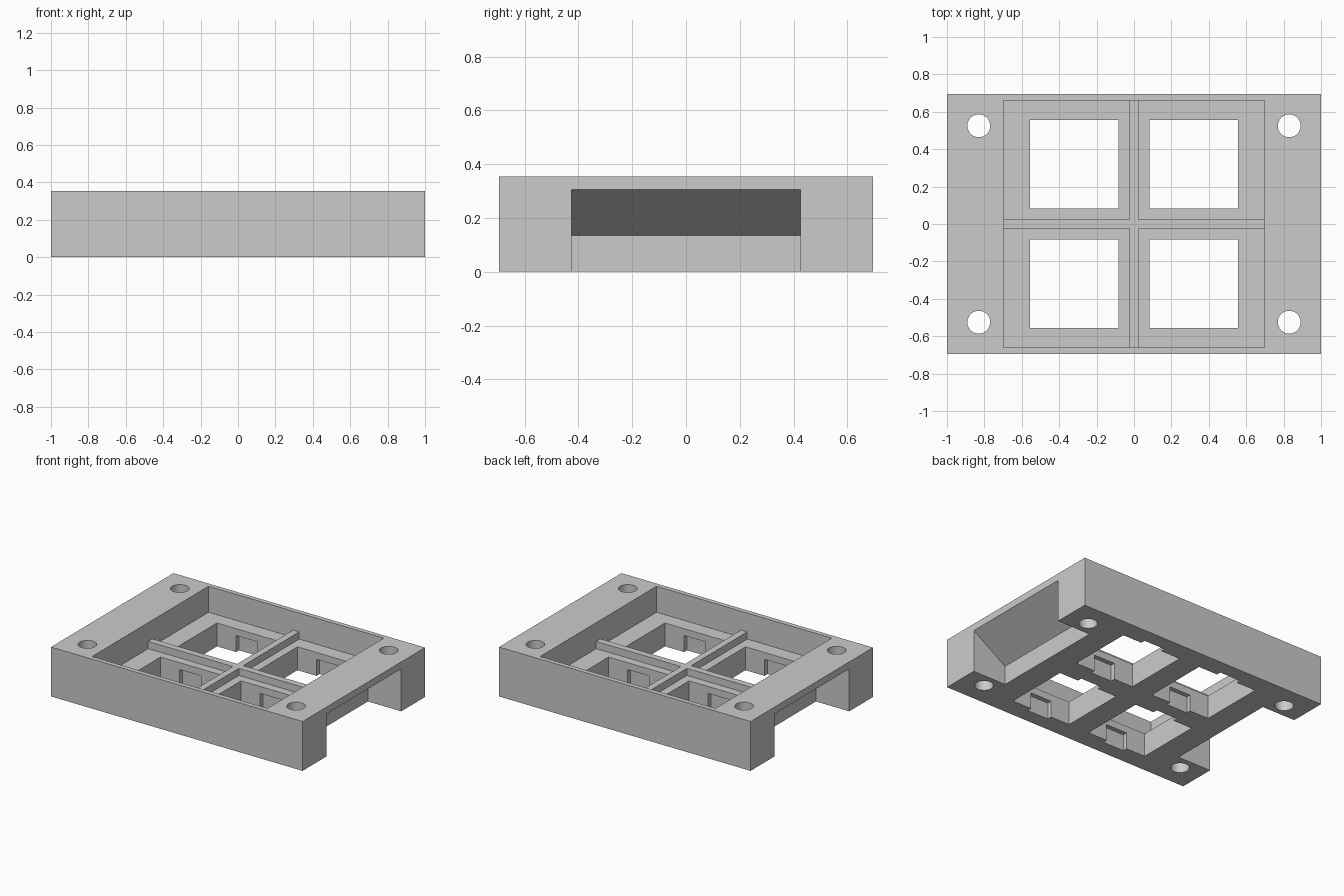
import bpy
import bmesh
from mathutils import Vector

cube = bpy.data.objects.get("Cube")
if cube:
    bpy.data.objects.remove(cube, do_unlink=True)

HEIGHT, FLOOR, RIB_TOP = 0.355, 0.168, 0.22
HALF_X, HALF_Y = 1.0, 0.695
POCKET_X, POCKET_Y = 0.697, 0.661
KEY, HOLE = 0.32, 0.237
RIB = 0.024

grey = bpy.data.materials.new("light_grey")
grey.use_nodes = True
grey.diffuse_color = (0.6, 0.6, 0.6, 1)
grey.node_tree.nodes["Principled BSDF"].inputs["Base Color"].default_value = (0.6, 0.6, 0.6, 1)


def prism(name, outline, offset):
    """Extrude a closed outline along an offset vector."""
    bm = bmesh.new()
    face = bm.faces.new([bm.verts.new(p) for p in outline])
    ext = bmesh.ops.extrude_face_region(bm, geom=[face], use_keep_orig=True)
    moved = [g for g in ext["geom"] if isinstance(g, bmesh.types.BMVert)]
    bmesh.ops.translate(bm, verts=moved, vec=Vector(offset))
    bmesh.ops.recalc_face_normals(bm, faces=bm.faces)
    mesh = bpy.data.meshes.new(name)
    bm.to_mesh(mesh)
    bm.free()
    mesh.materials.append(grey)
    obj = bpy.data.objects.new(name, mesh)
    bpy.context.collection.objects.link(obj)
    return obj


def box(name, x0, x1, y0, y1, z0, z1):
    outline = [(x0, y0, z0), (x1, y0, z0), (x1, y1, z0), (x0, y1, z0)]
    return prism(name, outline, (0, 0, z1 - z0))


# Main housing block
housing = box("housing", -HALF_X, HALF_X, -HALF_Y, HALF_Y, 0, HEIGHT)

# Top pocket
cutters = [box("pocket_cutter", -POCKET_X, POCKET_X, -POCKET_Y, POCKET_Y, FLOOR, HEIGHT + 0.1)]

for sx in (-1, 1):
    # Sloped recess under each end
    profile = [(0.735, -0.1), (0.735, 0.135), (1.1, 0.369), (1.1, -0.1)]
    cutters.append(prism("end_recess_cutter", [(sx * x, -0.425, z) for x, z in profile], (0, 0.85, 0)))
    for sy in (-1, 1):
        cx, cy = sx * KEY, sy * KEY
        # Square key opening
        cutters.append(box("key_hole_cutter", cx - HOLE, cx + HOLE, cy - HOLE, cy + HOLE, -0.1, 0.25))
        # Clip notches on its front and back walls
        deep = HOLE + 0.033
        cutters.append(box("clip_notch_cutter", cx - 0.085, cx + 0.085, cy - deep, cy + deep, -0.1, 0.118))
        # Corner screw hole
        bpy.ops.mesh.primitive_cylinder_add(vertices=48, radius=0.061, depth=1,
                                            location=(sx * 0.83, sy * 0.525, 0.2))
        drill = bpy.context.object
        drill.name = "screw_hole_cutter"
        drill.data.materials.append(grey)
        cutters.append(drill)

# Cut everything out of the housing
bpy.ops.object.select_all(action="DESELECT")
bpy.context.view_layer.objects.active = housing
housing.select_set(True)
for cutter in cutters:
    cutter.hide_render = True
    mod = housing.modifiers.new("cut", "BOOLEAN")
    mod.operation = "DIFFERENCE"
    mod.solver = "EXACT"
    mod.object = cutter
    bpy.ops.object.modifier_apply(modifier=mod.name)
for cutter in cutters:
    bpy.data.objects.remove(cutter, do_unlink=True)
bpy.ops.object.shade_smooth_by_angle()

# Crossed divider ribs on the pocket floor
low, bite = FLOOR - 0.01, 0.01
box("long_divider_rib", -RIB, RIB, -POCKET_Y - bite, POCKET_Y + bite, low, RIB_TOP)
box("left_divider_rib", RIB, POCKET_X + bite, -RIB, RIB, low, RIB_TOP)
box("right_divider_rib", -POCKET_X - bite, -RIB, -RIB, RIB, low, RIB_TOP)
